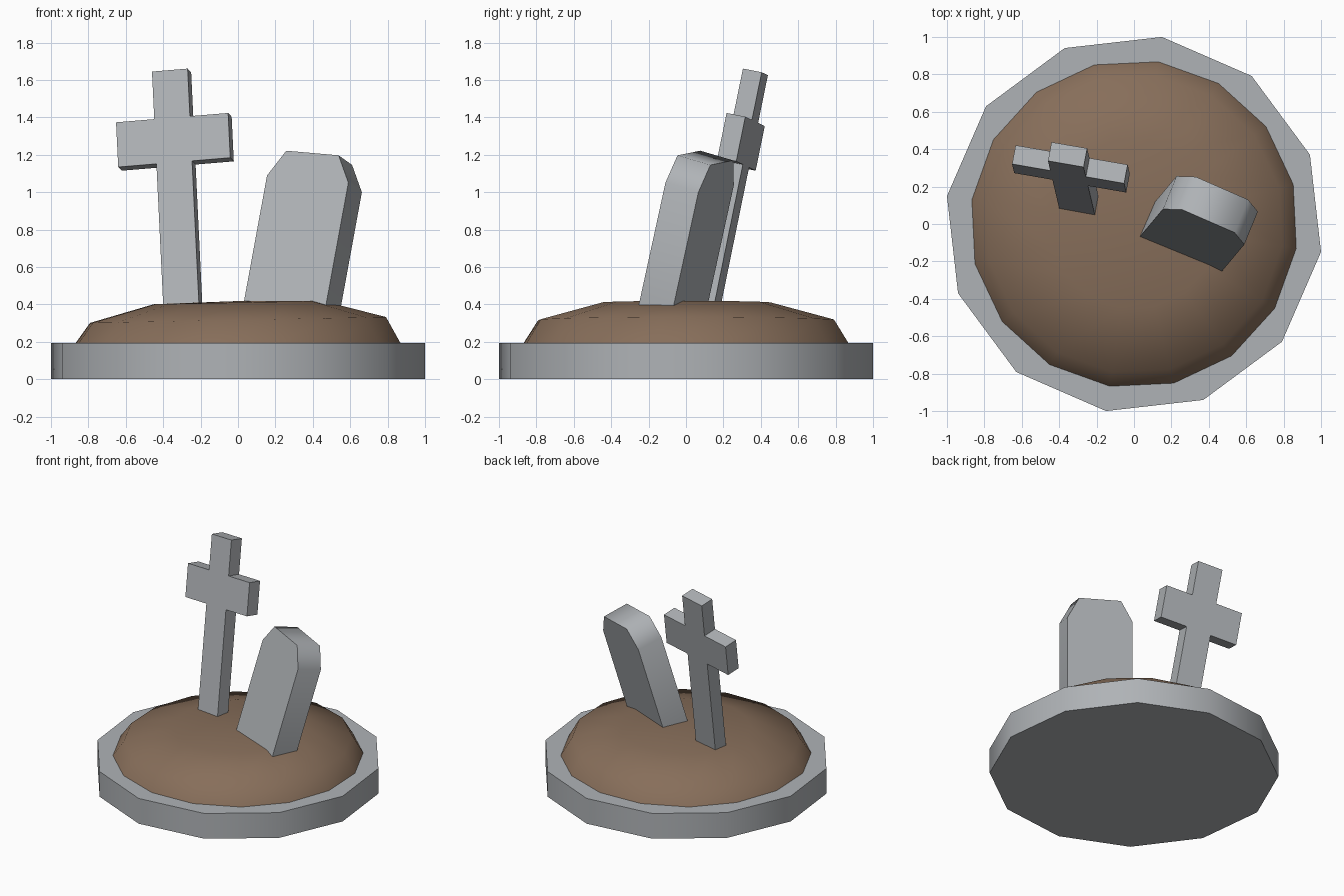
import bpy, bmesh, math
from mathutils import Vector

if "Cube" in bpy.data.objects:
    bpy.data.objects.remove(bpy.data.objects["Cube"])

TURN = math.radians(81.5)


def material(name, rgb):
    m = bpy.data.materials.new(name)
    m.diffuse_color = (*rgb, 1)
    m.use_nodes = True
    m.node_tree.nodes["Principled BSDF"].inputs["Base Color"].default_value = m.diffuse_color
    return m


STONE = material("grey stone", (0.43, 0.45, 0.47))
EARTH = material("brown earth", (0.242, 0.156, 0.102))


def finish(bm, name, mat, angle):
    bmesh.ops.recalc_face_normals(bm, faces=bm.faces)
    mesh = bpy.data.meshes.new(name)
    bm.to_mesh(mesh)
    bm.free()
    mesh.materials.append(mat)
    ob = bpy.data.objects.new(name, mesh)
    bpy.context.collection.objects.link(ob)
    bpy.ops.object.select_all(action='DESELECT')
    ob.select_set(True)
    bpy.context.view_layer.objects.active = ob
    bpy.ops.object.shade_smooth_by_angle(angle=math.radians(angle))


def lathe(name, rings, sides, mat, angle, tip=None, tilt=0.0):
    """Stack of (radius, z) rings, with a flat cap or a pointed tip."""
    bm = bmesh.new()
    loops = []
    for r, z in rings:
        loop = []
        for i in range(sides):
            a = TURN + math.tau * i / sides
            x = r * math.cos(a)
            loop.append(bm.verts.new((x, r * math.sin(a), z + (tilt * x if loops else 0))))
        loops.append(loop)
    for lo, hi in zip(loops, loops[1:]):
        for i in range(sides):
            j = (i + 1) % sides
            bm.faces.new((lo[i], lo[j], hi[j], hi[i]))
    bm.faces.new(loops[0][::-1])
    if tip is None:
        bm.faces.new(loops[-1])
    else:
        t = bm.verts.new((0, 0, tip))
        for i in range(sides):
            bm.faces.new((loops[-1][i], loops[-1][(i + 1) % sides], t))
    finish(bm, name, mat, angle)


def leaning_slab(name, half, origin, right, up, depth, angle):
    """Mirror a half outline (u, v), place it on leaning axes and thicken it backwards."""
    up = Vector(up).normalized()
    right = Vector(right)
    right = (right - up * right.dot(up)).normalized()
    back = up.cross(right)
    outline = half + [(-u, v) for u, v in reversed(half)]
    bm = bmesh.new()
    face = bm.faces.new([bm.verts.new(Vector(origin) + right * u + up * v) for u, v in outline])
    ext = bmesh.ops.extrude_face_region(bm, geom=[face], use_keep_orig=True)
    moved = [g for g in ext["geom"] if isinstance(g, bmesh.types.BMVert)]
    bmesh.ops.translate(bm, verts=moved, vec=back * depth)
    finish(bm, name, STONE, angle)


# Twelve-sided stone base and the slightly lopsided earth mound on it
lathe("base", [(1.011, 0), (1.011, 0.195)], 12, STONE, 40)
lathe("earth_mound", [(0.88, 0.19), (0.80, 0.317), (0.455, 0.41)], 16, EARTH, 60,
      tip=0.418, tilt=0.02)

# Leaning cross
leaning_slab("cross", [(0.097, -0.13), (0.097, 0.766), (0.305, 0.766), (0.305, 1.01),
                       (0.097, 1.01), (0.097, 1.27)],
             (-0.305, 0.067, 0.41), (0.98, -0.17, 0.08), (-0.047, 0.20, 0.979), 0.104, 40)

# Leaning headstone with chamfered top corners
leaning_slab("headstone", [(0.238, -0.76), (0.238, 0), (0.153, 0.145)],
             (0.3725, -0.015, 1.07), (0.914, -0.40, -0.084), (0.176, 0.21, 0.962), 0.197, 62)
